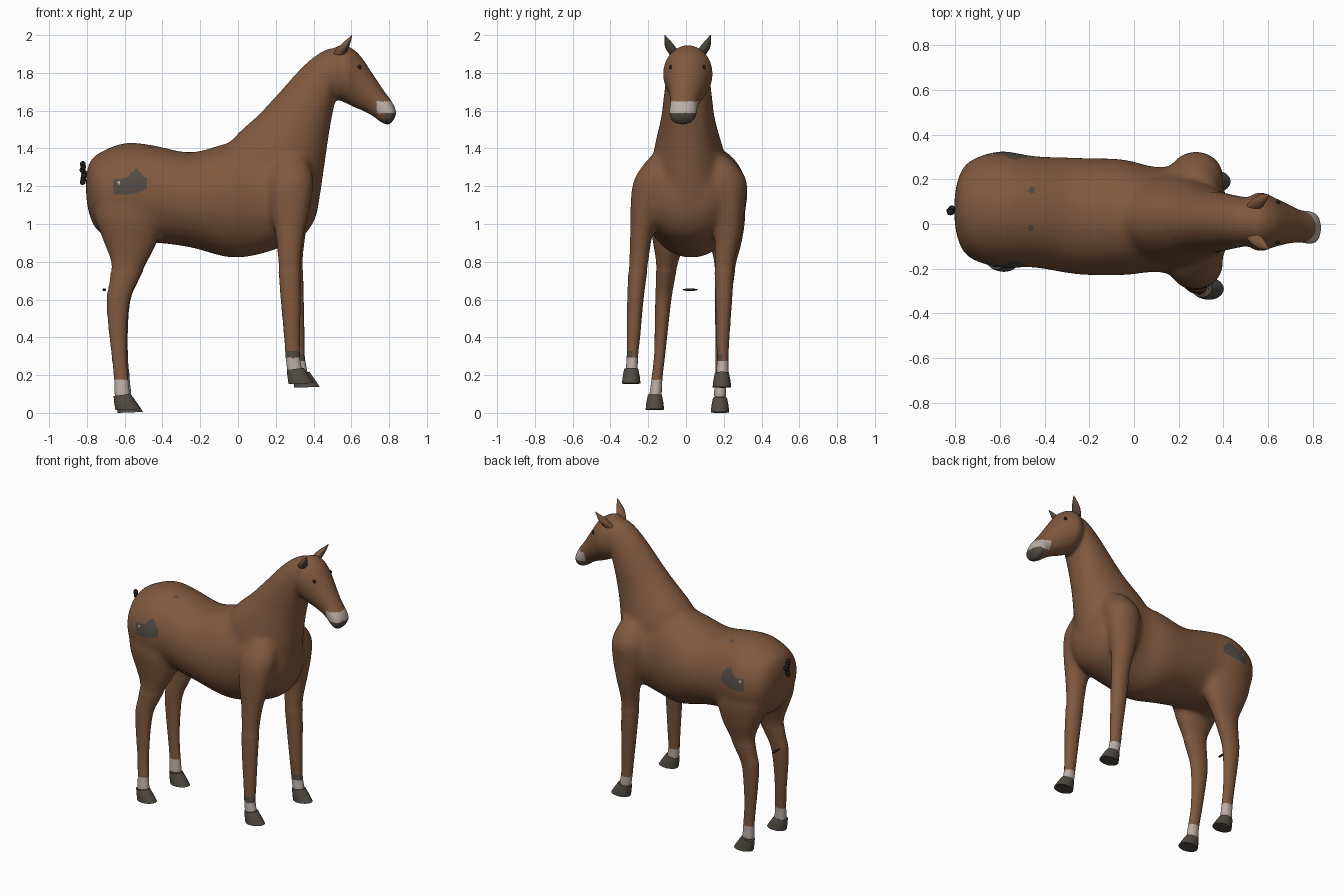
import bpy, bmesh, math, random
from mathutils import Vector, Matrix

if "Cube" in bpy.data.objects:
    bpy.data.objects.remove(bpy.data.objects["Cube"])

random.seed(4)


def mat(name, col):
    m = bpy.data.materials.new(name)
    m.diffuse_color = (*col, 1)
    m.use_nodes = True
    m.node_tree.nodes["Principled BSDF"].inputs["Base Color"].default_value = m.diffuse_color
    return m


COAT = mat("brown coat", (0.215, 0.098, 0.048))
PALE = mat("pale sock", (0.50, 0.42, 0.39))
HOOF = mat("dark grey hoof", (0.082, 0.07, 0.057))
BLACK = mat("black hair", (0.015, 0.014, 0.013))


def finish(bm, name, mats, angle=50):
    me = bpy.data.meshes.new(name)
    bmesh.ops.recalc_face_normals(bm, faces=bm.faces)
    bm.to_mesh(me)
    bm.free()
    for m in mats:
        me.materials.append(m)
    ob = bpy.data.objects.new(name, me)
    bpy.context.collection.objects.link(ob)
    shade(ob, angle)
    return ob


def shade(ob, angle):
    bpy.ops.object.select_all(action='DESELECT')
    ob.select_set(True)
    bpy.context.view_layer.objects.active = ob
    bpy.ops.object.shade_smooth_by_angle(angle=math.radians(angle))


def loft(bm, rings, n=28, sub=4):
    """Ring = (xa, za, xb, zb, y centre, y half width): an ellipse spanning a to b."""
    pts = []
    for i in range(len(rings) - 1):
        p = [rings[max(0, min(len(rings) - 1, i + k))] for k in (-1, 0, 1, 2)]
        for s in range(sub):
            t = s / sub
            pts.append([0.5 * (2 * b + (c - a) * t + (2 * a - 5 * b + 4 * c - d) * t * t
                               + (3 * b - a - 3 * c + d) * t ** 3) for a, b, c, d in zip(*p)])
    pts.append(rings[-1])
    loops = []
    for xa, za, xb, zb, yc, ry in pts:
        loop = []
        for k in range(n):
            a = 2 * math.pi * k / n
            f = (1 - math.cos(a)) / 2
            loop.append(bm.verts.new((xa + (xb - xa) * f, yc + ry * math.sin(a), za + (zb - za) * f)))
        loops.append(loop)
    for l0, l1 in zip(loops, loops[1:]):
        for k in range(n):
            bm.faces.new((l0[k], l0[(k + 1) % n], l1[(k + 1) % n], l1[k]))
    bm.faces.new(loops[0])
    bm.faces.new(loops[-1])


def blob(bm, loc, scale):
    m = Matrix.Translation(loc) @ Matrix.Diagonal((*scale, 1))
    bmesh.ops.create_icosphere(bm, subdivisions=2, radius=1, matrix=m)


bm = bmesh.new()
# torso: x, top, bottom, y centre, half width
torso = [(-.805, 1.24, 1.16, .065, .03), (-.79, 1.32, 1.06, .065, .13), (-.74, 1.375, .96, .065, .215),
         (-.6, 1.43, .89, .065, .262), (-.45, 1.418, .90, .055, .25), (-.25, 1.38, .875, .035, .262),
         (-.05, 1.43, .822, .03, .26), (.1, 1.44, .835, .02, .235), (.25, 1.42, .885, .015, .25),
         (.35, 1.38, .94, .01, .215), (.41, 1.29, 1.03, .01, .13), (.43, 1.19, 1.13, .01, .03)]
loft(bm, [(x, t, x, b, y, w) for x, t, b, y, w in torso])
# neck
loft(bm, [(-.08, 1.39, .40, 1.02, .02, .2), (0, 1.482, .43, 1.12, .018, .2), (.1, 1.572, .452, 1.26, .012, .175),
          (.2, 1.675, .472, 1.40, .01, .145), (.35, 1.84, .492, 1.53, .01, .125),
          (.46, 1.92, .52, 1.66, .01, .112), (.55, 1.935, .58, 1.7, .01, .10)])
# head
loft(bm, [(.483, 1.88, .483, 1.75, .01, .05), (.515, 1.935, .50, 1.675, .01, .105), (.57, 1.945, .56, 1.645, .01, .132),
          (.64, 1.90, .61, 1.62, .008, .112), (.71, 1.80, .67, 1.595, 0, .088), (.77, 1.71, .715, 1.57, -.01, .073),
          (.815, 1.648, .755, 1.54, -.016, .074), (.837, 1.60, .79, 1.525, -.018, .062),
          (.834, 1.57, .812, 1.533, -.018, .025)])
# legs: rear edge x, front edge x, z, then y and half width for the near and far side
front = [(.2, .36, 1.36, -.12, .07, .15, .08), (.155, .40, 1.24, -.17, .105, .2, .12), (.165, .385, 1.1, -.205, .09, .23, .085),
         (.195, .355, .95, -.235, .062, .225, .072), (.21, .335, .8, -.25, .053, .205, .055),
         (.225, .333, .6, -.268, .044, .2, .045), (.243, .33, .4, -.278, .036, .195, .036),
         (.25, .33, .3, -.284, .031, .195, .031), (.262, .345, .2, -.288, .034, .192, .034)]
rear = [(-.74, -.45, 1.2, -.07, .10, .19, .10), (-.76, -.40, 1.05, -.085, .11, .205, .11), (-.712, -.43, .9, -.09, .085, .21, .085),
        (-.675, -.48, .8, -.10, .06, .208, .06), (-.68, -.53, .7, -.11, .05, .203, .05),
        (-.697, -.572, .6, -.12, .043, .195, .043), (-.687, -.587, .45, -.13, .036, .19, .036),
        (-.67, -.588, .3, -.14, .03, .185, .03), (-.657, -.578, .17, -.155, .03, .182, .03),
        (-.655, -.57, .08, -.162, .035, .18, .035)]
for leg in (front, rear):
    for far in (0, 1):
        rings = []
        for xa, xb, z, y0, w0, y1, w1 in leg:
            dx = far * (.028 if leg is front else .008) * min(1, max(0, 1.2 - z))
            rings.append((xa + dx, z, xb + dx, z, y1 if far else y0, w1 if far else w0))
        loft(bm, rings)
body = finish(bm, "horse_body", [COAT, PALE, HOOF])

# fuse the parts into one skin
rm = body.modifiers.new("fuse", 'REMESH')
rm.mode = 'VOXEL'
rm.voxel_size = .009
dg = bpy.context.evaluated_depsgraph_get()
skin = bpy.data.meshes.new_from_object(body.evaluated_get(dg))
body.modifiers.clear()
body.data = skin
skin.name = "horse_skin"
skin.materials.clear()
for m in (COAT, PALE, HOOF):
    skin.materials.append(m)


def colour(c, n):
    x, y, z = c
    if z < .4 and x > 0:                        # front socks
        top = .29 if y < 0 else .272
        return 1 if z < top else 2 if z < top + .035 and n.y < 0 else 0
    if z < .175:                                # rear socks
        return 1
    if x > .735 and z < 1.648:                  # muzzle
        if z > 1.585:
            return 1
        return 2 if x > .775 else 0
    if abs(n.y) > .4 and -.66 < x < -.48 and z > 1.16 + max(0, x + .56) * .3:   # haunch patches
        if math.hypot(x + .632, z - 1.22) < .007:
            return 1
        return 2 if z < 1.24 + max(0, .055 - abs(x + .54)) else 0
    if n.z > .7 and min(math.hypot(x + .455, y - .15), math.hypot(x + .463, y + .02)) < .014:
        return 2                                # spots on the croup
    return 0


bm = bmesh.new()
bm.from_mesh(skin)
soft = [v for v in bm.verts if .75 < v.co.z < 1.62 and v.co.x < .5]
for verts, count in ((bm.verts[:], 5), (soft, 28)):
    for _ in range(count):
        bmesh.ops.smooth_vert(bm, verts=verts, factor=.5, use_axis_x=True, use_axis_y=True, use_axis_z=True)
bm.normal_update()
for f in bm.faces:
    f.material_index = colour(f.calc_center_median(), f.normal)
bm.to_mesh(skin)
bm.free()
shade(body, 60)

# hooves: x shift, z shift, y centre
for name, dx, dz, y in (("near_front_hoof", 0, 0, -.29), ("far_front_hoof", .03, -.02, .19),
                        ("near_rear_hoof", -.917, -.138, -.165), ("far_rear_hoof", -.905, -.153, .18)):
    bm = bmesh.new()
    loft(bm, [(.258 + dx, .228 + dz, .348 + dx, .238 + dz, y, .037),
              (.262 + dx, .19 + dz, .378 + dx, .195 + dz, y, .045),
              (.268 + dx, .153 + dz, .402 + dx, .158 + dz, y, .049)], sub=3)
    finish(bm, name, [HOOF])

# ears, dark on the inside
for name, s, yo in (("near_ear", -1, 0), ("far_ear", 1, .018)):
    bm = bmesh.new()
    loft(bm, [(.505, 1.90, .565, 1.89, s * .06 + yo, .026), (.54, 1.945, .588, 1.937, s * .085 + yo, .027),
              (.603, 2.0, .605, 1.999, s * .112 + yo, .002)], n=16)
    ear = finish(bm, name, [COAT, HOOF])
    for p in ear.data.polygons:
        p.material_index = 1 if p.normal.x > .3 else 0

# eyes, set on the skin
bpy.context.view_layer.update()
for name, s in (("near_eye", -1), ("far_eye", 1)):
    hit, loc, nor, _ = body.ray_cast(Vector((.642, s, 1.83)), Vector((0, -s, 0)))
    bm = bmesh.new()
    blob(bm, loc if hit else Vector((.642, s * .08, 1.83)), (.012, .007, .012))
    finish(bm, name, [BLACK])

# tail stub and loose wisp
bm = bmesh.new()
for i in range(7):
    z = 1.318 - i * .016
    blob(bm, (-.818 + random.uniform(-.006, .004), .062 + random.uniform(-.012, .012), z),
         (.016, .014, .016))
finish(bm, "tail_stub", [BLACK])
bm = bmesh.new()
blob(bm, (-.708, .022, .652), (.01, .042, .007))
finish(bm, "tail_wisp", [BLACK])
